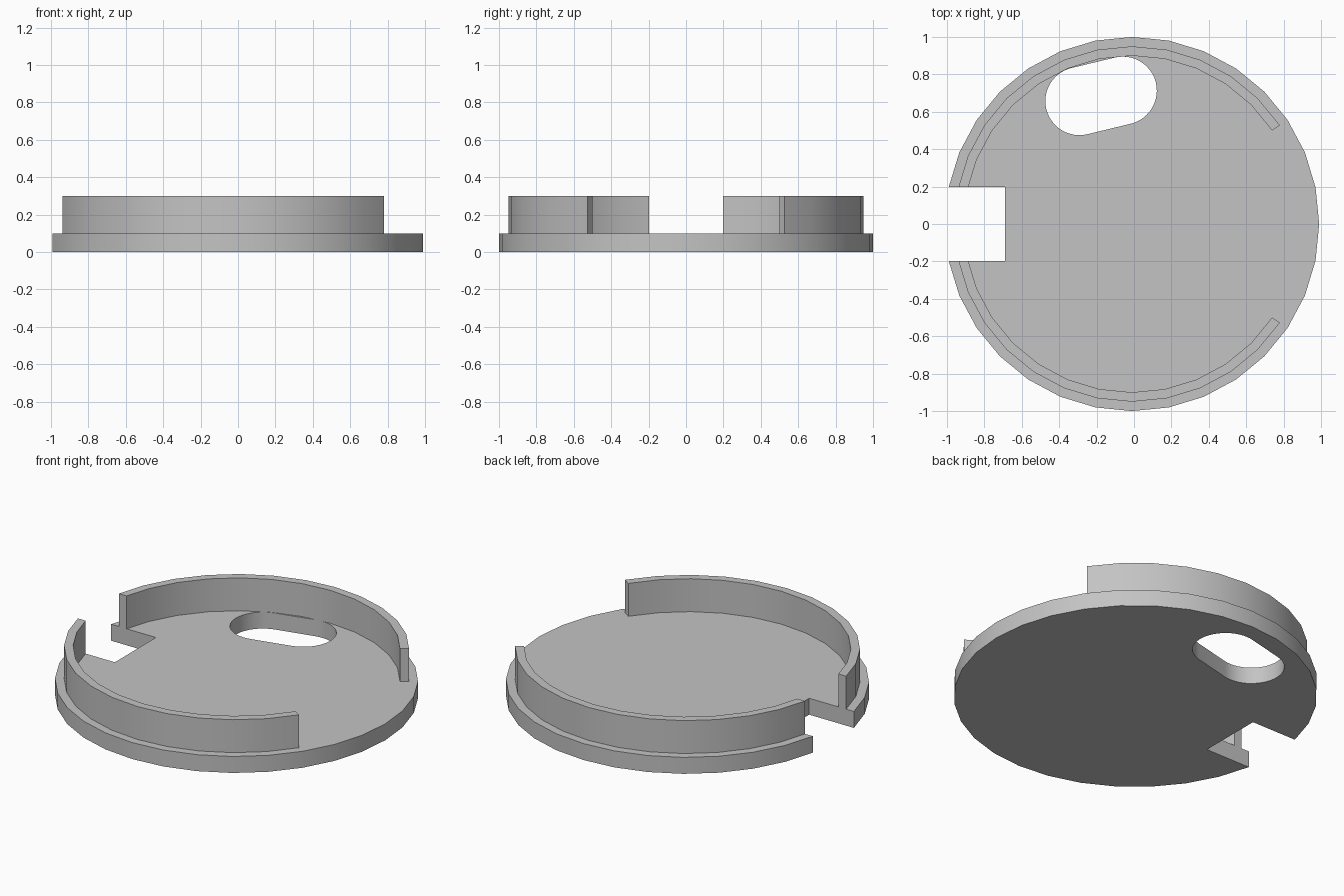
import bpy, bmesh
from math import cos, sin, pi, radians

cube = bpy.data.objects.get("Cube")
if cube:
    bpy.data.objects.remove(cube, do_unlink=True)

SEG = 32          # sides of the round outline
CX = -0.01        # centre of the disc along x
NOTCH = 0.197     # half width of the notch
STEP = 2 * pi / SEG

grey = bpy.data.materials.new("plain grey")
grey.use_nodes = True
grey.diffuse_color = (0.55, 0.55, 0.55, 1)
grey.node_tree.nodes["Principled BSDF"].inputs["Base Color"].default_value = grey.diffuse_color


def rim(radius, k):
    return (CX + radius * cos(k * STEP), radius * sin(k * STEP))


def prism(name, outline, z0, z1):
    """Extrude a counter-clockwise outline from z0 to z1."""
    bm = bmesh.new()
    face = bm.faces.new([bm.verts.new((x, y, z0)) for x, y in outline])
    ext = bmesh.ops.extrude_face_region(bm, geom=[face])
    top = [v for v in ext["geom"] if isinstance(v, bmesh.types.BMVert)]
    bmesh.ops.translate(bm, verts=top, vec=(0, 0, z1 - z0))
    bmesh.ops.recalc_face_normals(bm, faces=bm.faces)
    mesh = bpy.data.meshes.new(name)
    bm.to_mesh(mesh)
    bm.free()
    mesh.materials.append(grey)
    obj = bpy.data.objects.new(name, mesh)
    bpy.context.collection.objects.link(obj)
    return obj


def activate(obj):
    bpy.ops.object.select_all(action="DESELECT")
    obj.select_set(True)
    bpy.context.view_layer.objects.active = obj


# Base disc with a square notch on the -x side
half = SEG // 2 - 1
outline = [rim(1, k) for k in range(-half, half + 1)]
outline[0] = (outline[0][0], -NOTCH)
outline[-1] = (outline[-1][0], NOTCH)
outline += [(-0.69, NOTCH), (-0.69, -NOTCH)]
base = prism("base_disc", outline, 0, 0.1)

# Slanted rounded slot through the disc
slot, tilt, r = [], radians(14), 0.182
for (x, y), start in (((-0.06, 0.713), -pi / 2), ((-0.292, 0.657), pi / 2)):
    for i in range(25):
        a = tilt + start + pi * i / 24
        slot.append((x + r * cos(a), y + r * sin(a)))
cutter = prism("slot_cutter", slot, -0.1, 0.2)
cutter.hide_render = True
cut = base.modifiers.new("slot", "BOOLEAN")
cut.operation = "DIFFERENCE"
cut.solver = "EXACT"
cut.object = cutter
activate(base)
bpy.ops.object.modifier_apply(modifier=cut.name)
bpy.data.objects.remove(cutter, do_unlink=True)


# Two raised lips, mirrored across y
def lip_arc(radius):
    pts = [rim(radius, k) for k in range(3, half + 1)]
    (x0, y0), (x1, y1) = pts[-2:]
    t = (NOTCH - y0) / (y1 - y0)
    pts[-1] = (x0 + t * (x1 - x0), NOTCH)
    return pts


lip = lip_arc(0.95) + lip_arc(0.9)[::-1]
lips = [prism("back_lip", lip, 0.1, 0.3),
        prism("front_lip", [(x, -y) for x, y in lip[::-1]], 0.1, 0.3)]

for obj in [base] + lips:
    activate(obj)
    bpy.ops.object.shade_smooth_by_angle(angle=radians(30))
